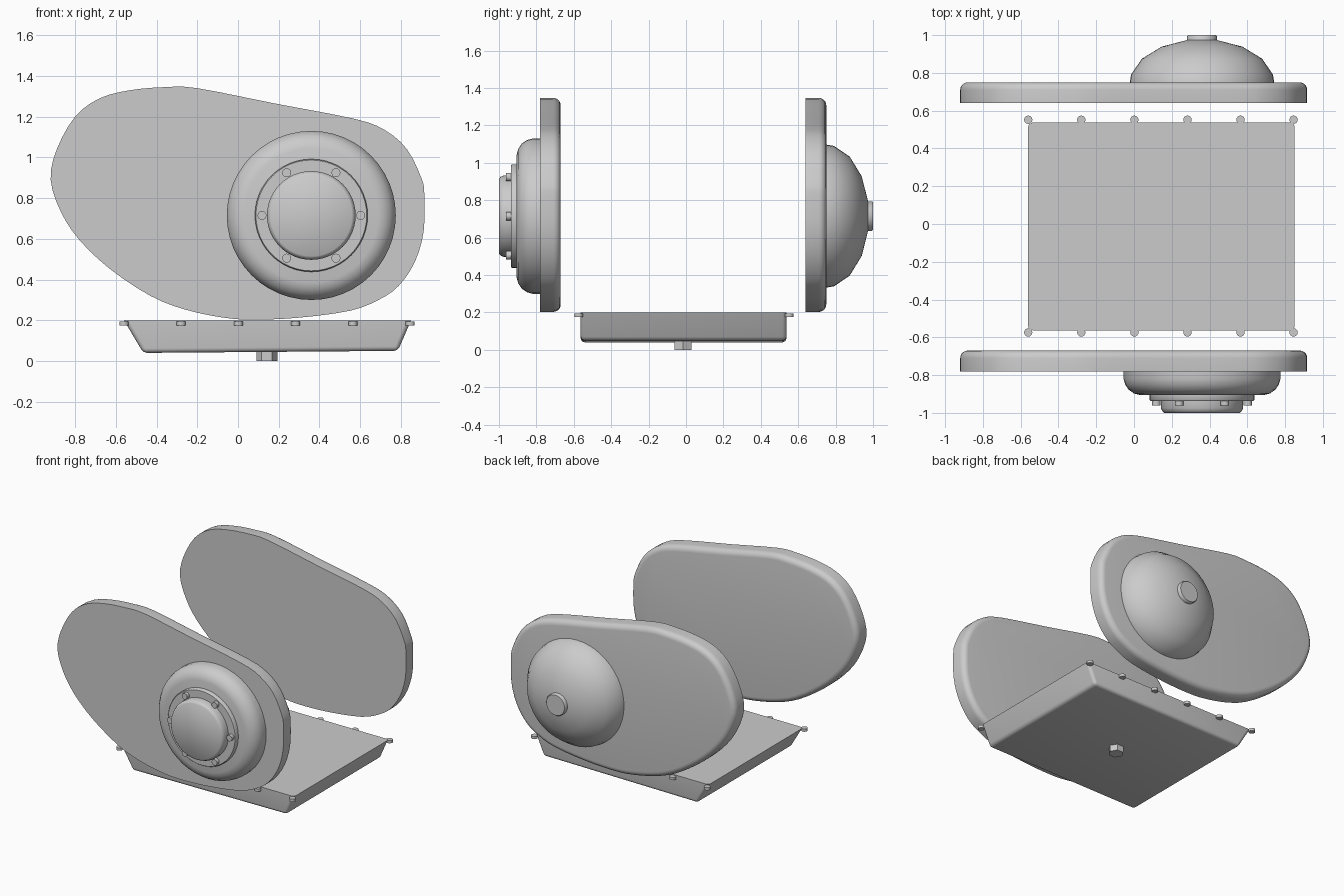
import bpy, bmesh, math
from mathutils import Matrix, Vector

cube = bpy.data.objects.get("Cube")
if cube:
    bpy.data.objects.remove(cube, do_unlink=True)

metal = bpy.data.materials.new("cast_grey")
metal.use_nodes = True
GREY = (0.6, 0.6, 0.6, 1)
metal.diffuse_color = GREY
metal.node_tree.nodes["Principled BSDF"].inputs["Base Color"].default_value = GREY

HUB_X, HUB_Z = 0.36, 0.715


def finish(bm, name, angle=40):
    bmesh.ops.recalc_face_normals(bm, faces=bm.faces)
    mesh = bpy.data.meshes.new(name)
    bm.to_mesh(mesh)
    bm.free()
    mesh.materials.append(metal)
    obj = bpy.data.objects.new(name, mesh)
    bpy.context.collection.objects.link(obj)
    bpy.ops.object.select_all(action='DESELECT')
    obj.select_set(True)
    bpy.context.view_layer.objects.active = obj
    bpy.ops.object.shade_smooth_by_angle(angle=math.radians(angle))
    return obj


def lathe(name, profile, segments=48):
    """Turn (radius, y) points around the hub axis, closing both ends."""
    bm = bmesh.new()
    rings = []
    for r, y in profile:
        rings.append([bm.verts.new((HUB_X + r * math.cos(a), y, HUB_Z + r * math.sin(a)))
                      for a in (math.tau * i / segments for i in range(segments))])
    for a, b in zip(rings, rings[1:]):
        for i in range(segments):
            j = (i + 1) % segments
            bm.faces.new((a[i], a[j], b[j], b[i]))
    bm.faces.new(rings[0])
    bm.faces.new(rings[-1])
    return finish(bm, name)


def stud(name, centre, radius, depth, along_y=False, sides=16):
    bm = bmesh.new()
    turn = Matrix.Rotation(math.pi / 2, 4, 'X') if along_y else Matrix.Identity(4)
    bmesh.ops.create_cone(bm, cap_ends=True, segments=sides, radius1=radius, radius2=radius,
                          depth=depth, matrix=Matrix.Translation(centre) @ turn)
    return finish(bm, name, 30)


# Side plates: rounded outline, with the rear-facing rim rounded over
OUTLINE = [(-.92, .89), (-.89, 1.04), (-.80, 1.2), (-.68, 1.29), (-.53, 1.33),
           (-.36, 1.345), (-.2, 1.34), (.18, 1.265), (.57, 1.19), (.72, 1.135), (.83, 1.04),
           (.9, .9), (.915, .82), (.912, .64), (.87, .49), (.79, .37), (.69, .3),
           (.55, .247), (.3, .213), (.08, .203), (-.07, .213), (-.26, .253),
           (-.43, .32), (-.63, .453), (-.78, .596), (-.87, .733)]


def smooth_loop(points, steps=3):
    out = []
    n = len(points)
    for i in range(n):
        p = [Vector(points[(i + k) % n]) for k in (-1, 0, 1, 2)]
        for s in range(steps):
            t = s / steps
            out.append(p[1] + 0.5 * t * (p[2] - p[0] + t * (
                2 * p[0] - 5 * p[1] + 4 * p[2] - p[3] + t * (3 * (p[1] - p[2]) + p[3] - p[0]))))
    return out


def side_plate(name, front_y, thickness=0.11, rim=0.04):
    bm = bmesh.new()
    face = bm.faces.new([bm.verts.new((p.x, front_y, p.y)) for p in smooth_loop(OUTLINE)])
    moved = bmesh.ops.extrude_face_region(bm, geom=[face], use_keep_orig=True)["geom"]
    verts = [g for g in moved if isinstance(g, bmesh.types.BMVert)]
    bmesh.ops.translate(bm, verts=verts, vec=(0, thickness, 0))
    edges = [e for e in bm.edges if all(v in verts for v in e.verts)]
    bmesh.ops.bevel(bm, geom=edges, offset=rim, segments=5, profile=0.5, affect='EDGES')
    return finish(bm, name)


side_plate("front_side_plate", -0.78)
side_plate("rear_side_plate", 0.64)

# Front clutch cover: drum, raised ring, centre cap and six bolts
lathe("clutch_drum", [(.415, -.775), (.415, -.82), (.407, -.85), (.388, -.878),
                      (.36, -.897), (.33, -.905)])
lathe("clutch_ring", [(.277, -.9), (.277, -.93), (.272, -.936)])
lathe("clutch_cap", [(.218, -.93), (.218, -.975), (.21, -.992), (.2, -1)])
for i in range(6):
    a = math.tau * i / 6
    stud(f"clutch_bolt_{i + 1}", (HUB_X + .242 * math.cos(a), -.948, HUB_Z + .242 * math.sin(a)),
         .022, .027, along_y=True)

# Rear dome with its centre button
ANGLES = [0, 11.25, 33.75, 56.25, 78.75]
lathe("rear_dome", [(.383 * math.cos(math.radians(a)), .745 + .234 * math.sin(math.radians(a)))
                    for a in ANGLES])
lathe("dome_button", [(.079, .955), (.079, .994), (.074, 1)], 32)

# Sump pan with sloping ends
bm = bmesh.new()
bmesh.ops.create_cube(bm, size=1)
for v in bm.verts:
    top, left = v.co.z > 0, v.co.x > 0
    v.co.y = .537 if v.co.y > 0 else -.563
    v.co.x = (.85 if top else .785) if left else (-.56 if top else -.465)
    v.co.z = .2 if top else (.05 if left else .04)
rounded = [e for e in bm.edges if min(v.co.z for v in e.verts) < .1]
bmesh.ops.bevel(bm, geom=rounded, offset=.022, segments=4, profile=.5, affect='EDGES')
finish(bm, "sump_pan")

# Pan bolts along both long edges, and the hexagonal drain plug
for side, y in (("front", -.574), ("rear", .552)):
    for i in range(6):
        stud(f"{side}_pan_bolt_{i + 1}", (-.56 + .281 * i, y, .185), .022, .02)
plug = stud("drain_plug", (.142, -.016, .03), .051, .06, sides=6)
plug.data.transform(Matrix.Translation((.142, -.016, 0)) @ Matrix.Rotation(math.pi / 6, 4, 'Z')
                    @ Matrix.Translation((-.142, .016, 0)))
